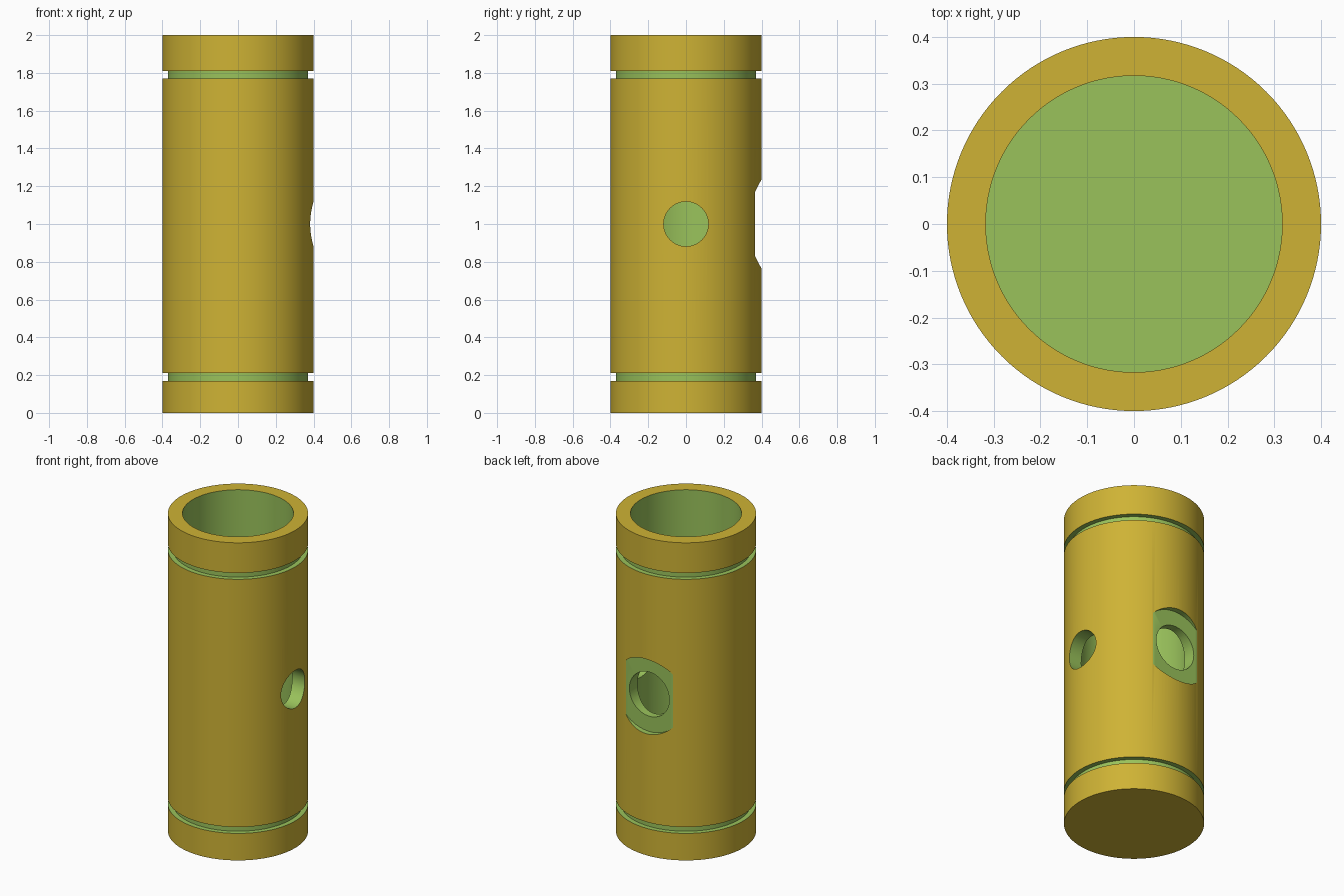
import bpy, bmesh, math
from mathutils import Matrix

if "Cube" in bpy.data.objects:
    bpy.data.objects.remove(bpy.data.objects["Cube"])

SEG = 128


def material(name, rgb):
    m = bpy.data.materials.new(name)
    m.diffuse_color = (*rgb, 1)
    m.use_nodes = True
    m.node_tree.nodes["Principled BSDF"].inputs["Base Color"].default_value = m.diffuse_color
    return m


yellow = material("yellow_shell", (0.62, 0.45, 0.035))
green = material("green_cut", (0.32, 0.54, 0.105))


def add_object(name, bm, mats):
    mesh = bpy.data.meshes.new(name)
    bmesh.ops.recalc_face_normals(bm, faces=bm.faces[:])
    bm.to_mesh(mesh)
    bm.free()
    for m in mats:
        mesh.materials.append(m)
    ob = bpy.data.objects.new(name, mesh)
    bpy.context.collection.objects.link(ob)
    return ob


# Cup profile (radius, z): closed base, two ring grooves, open bore
R, GROOVE, BORE, FLOOR = 0.4, 0.37, 0.317, 0.1
profile = [(0, 0), (R, 0),
           (R, 0.17), (GROOVE, 0.17), (GROOVE, 0.21), (R, 0.21),
           (R, 1.77), (GROOVE, 1.77), (GROOVE, 1.81), (R, 1.81),
           (R, 2), (BORE, 2), (BORE, FLOOR), (0, FLOOR)]
bm = bmesh.new()
verts = [bm.verts.new((r, 0, z)) for r, z in profile]
edges = [bm.edges.new(pair) for pair in zip(verts, verts[1:])]
bmesh.ops.spin(bm, geom=verts + edges, cent=(0, 0, 0), axis=(0, 0, 1),
               angle=math.tau, steps=SEG, use_duplicate=False)
bmesh.ops.remove_doubles(bm, verts=bm.verts[:], dist=1e-4)
# Outer skin and end faces are yellow, every recess is green
for f in bm.faces:
    c = f.calc_center_median()
    outer = math.hypot(c.x, c.y) > R - 0.005
    end = c.z < 0.001 or c.z > 1.999
    f.material_index = 0 if outer or end else 1
body = add_object("tube_body", bm, [yellow, green])


# Drills for the side port, rear port and the rear spot face
def drill(name, radius, start, end, axis):
    bm = bmesh.new()
    turn = Matrix.Rotation(math.pi / 2, 4, 'Y' if axis == 'X' else 'X')
    mid = (start + end) / 2
    pos = (mid, 0, 1) if axis == 'X' else (0, mid, 1)
    bmesh.ops.create_cone(bm, cap_ends=True, segments=64, radius1=radius, radius2=radius,
                          depth=end - start, matrix=Matrix.Translation(pos) @ turn)
    ob = add_object(name, bm, [green])
    ob.hide_render = True
    mod = body.modifiers.new(name, 'BOOLEAN')
    mod.operation, mod.solver, mod.object = 'DIFFERENCE', 'EXACT', ob
    mod.material_mode = 'TRANSFER'
    return ob


cutters = [drill("side_port_drill", 0.118, 0.1, 0.6, 'X'),
           drill("rear_spot_face_drill", 0.235, 0.365, 0.6, 'Y'),
           drill("rear_port_drill", 0.139, 0.1, 0.6, 'Y')]

# Apply the cuts, remove the drills, shade the curved walls smooth
bpy.context.view_layer.objects.active = body
body.select_set(True)
for mod in list(body.modifiers):
    bpy.ops.object.modifier_apply(modifier=mod.name)
for ob in cutters:
    bpy.data.objects.remove(ob)
bpy.ops.object.shade_smooth_by_angle(angle=math.radians(30))
